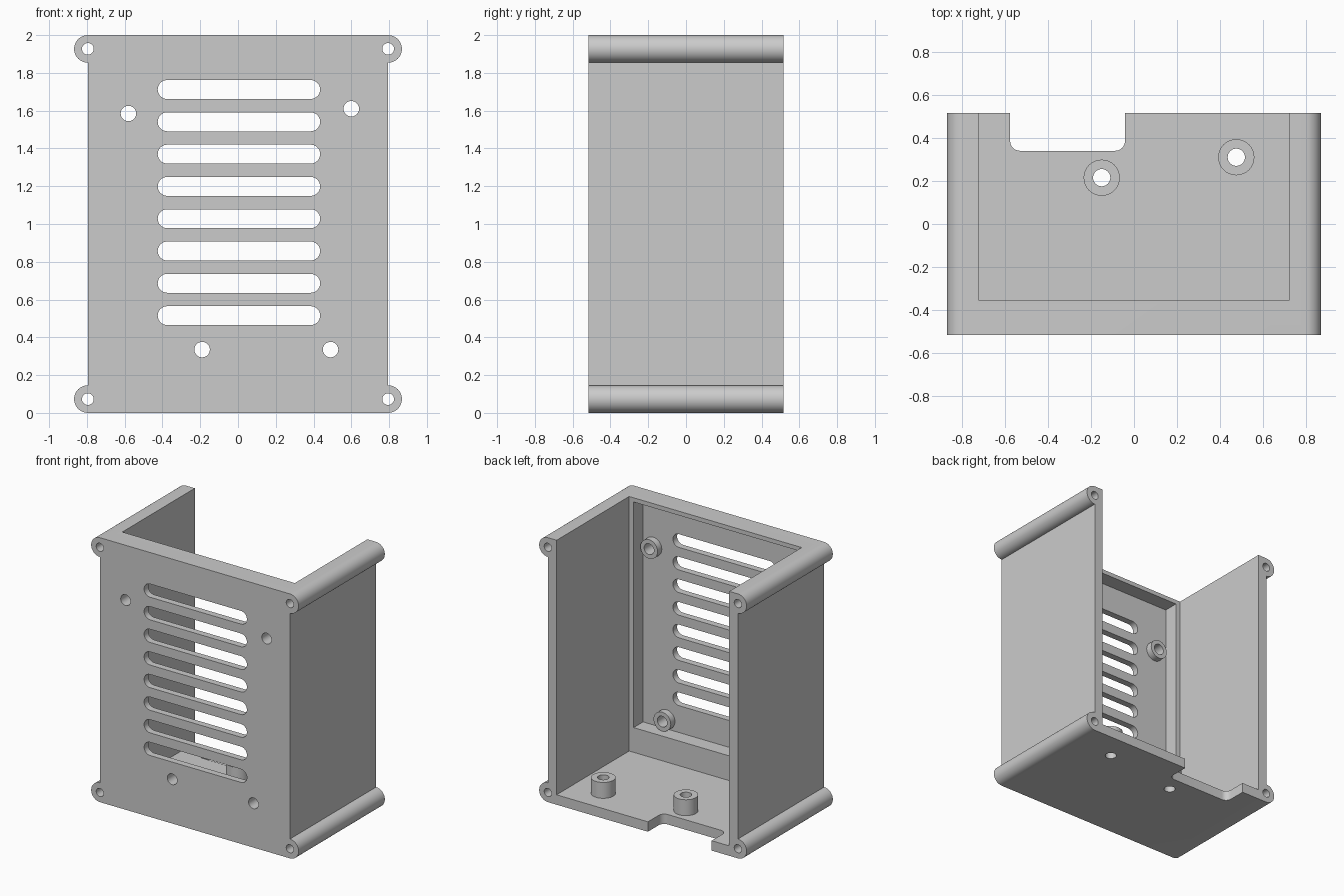
import bpy, bmesh, math

if "Cube" in bpy.data.objects:
    bpy.data.objects.remove(bpy.data.objects["Cube"], do_unlink=True)

grey = bpy.data.materials.new("plain_grey")
grey.use_nodes = True
GREY = (0.6, 0.6, 0.6, 1)
grey.diffuse_color = GREY
grey.node_tree.nodes["Principled BSDF"].inputs["Base Color"].default_value = GREY


def arc(cx, cy, r, start, end, n=16):
    steps = [math.radians(start + (end - start) * i / n) for i in range(n + 1)]
    return [(cx + r * math.cos(t), cy + r * math.sin(t)) for t in steps]


def circle(cx, cy, r, n=32):
    return arc(cx, cy, r, 0, 360, n)[:-1]


def slot(x0, x1, z, r):
    return arc(x1 - r, z, r, -90, 90) + arc(x0 + r, z, r, 90, 270)


def rect(x0, x1, y0, y1):
    return [(x0, y0), (x1, y0), (x1, y1), (x0, y1)]


def prism(name, shapes, low, high, upright=True):
    """Extrude shapes (each an outline plus its holes) along y, or along z if not upright."""
    bm = bmesh.new()

    def place(u, v, w):
        return (u, w, v) if upright else (u, v, w)

    for loops in shapes:
        edges = []
        for loop in loops:
            verts = [bm.verts.new(place(u, v, low)) for u, v in loop]
            edges += [bm.edges.new((verts[i - 1], verts[i])) for i in range(len(verts))]
        filled = bmesh.ops.triangle_fill(bm, edges=edges, use_beauty=True)["geom"]
        faces = [f for f in filled if isinstance(f, bmesh.types.BMFace)]
        out = bmesh.ops.extrude_face_region(bm, geom=faces)["geom"]
        moved = [v for v in out if isinstance(v, bmesh.types.BMVert)]
        bmesh.ops.translate(bm, verts=moved, vec=place(0, 0, high - low))
    bmesh.ops.recalc_face_normals(bm, faces=bm.faces)
    mesh = bpy.data.meshes.new(name)
    bm.to_mesh(mesh)
    bm.free()
    mesh.materials.append(grey)
    obj = bpy.data.objects.new(name, mesh)
    bpy.context.collection.objects.link(obj)
    return obj


def activate(obj):
    bpy.ops.object.select_all(action='DESELECT')
    obj.select_set(True)
    bpy.context.view_layer.objects.active = obj


def cut(obj, cutter):
    cutter.hide_render = True
    mod = obj.modifiers.new("cut", 'BOOLEAN')
    mod.operation = 'DIFFERENCE'
    mod.solver = 'EXACT'
    mod.object = cutter
    activate(obj)
    bpy.ops.object.modifier_apply(modifier=mod.name)
    bpy.data.objects.remove(cutter, do_unlink=True)


WALL, INNER, FLOOR, EAR = 0.795, 0.722, 0.075, 0.073
FRONT, BACK, POCKET = -0.515, 0.515, -0.465
panel_screws = [(-0.58, 1.585), (0.6, 1.61), (-0.19, 0.335), (0.49, 0.335)]
floor_screws = [(-0.15, 0.215), (0.475, 0.31)]

# Housing outline with round corner ears, ear bores, screw holes and vent slots
right_half = arc(WALL, EAR, EAR, -90, 90) + arc(WALL, 2 - EAR, EAR, -90, 90)
outline = right_half + [(-x, z) for x, z in reversed(right_half)]
holes = [circle(s * WALL, z, 0.031) for s in (-1, 1) for z in (EAR, 2 - EAR)]
holes += [circle(x, z, 0.041) for x, z in panel_screws]
holes += [slot(-0.425, 0.435, 0.515 + 0.171 * i, 0.05) for i in range(8)]
housing = prism("housing", [[outline] + holes], FRONT, BACK)

# Open cavity and the shallow pocket behind the front panel
cut(housing, prism("cavity_cutter", [[rect(-INNER, INNER, FLOOR, 3)]], -0.352, 1))
cut(housing, prism("pocket_cutter", [[rect(-0.685, 0.685, 0.262, 1.968)]], POCKET, 0))

# Rear floor notch with rounded corners, and the floor screw holes
notch = (arc(-0.53, 0.385, 0.045, 180, 270, 8) + arc(-0.087, 0.385, 0.045, 270, 360, 8)
         + [(-0.042, 1), (-0.575, 1)])
floor_cuts = [[notch]] + [[circle(x, y, 0.04)] for x, y in floor_screws]
cut(housing, prism("floor_cutter", floor_cuts, -1, 0.5, upright=False))

# Hollow screw bosses
parts = [housing]
for i, (x, z) in enumerate(panel_screws):
    ring = [circle(x, z, 0.072), circle(x, z, 0.041)]
    parts.append(prism(f"panel_boss_{i + 1}", [ring], POCKET, -0.415))
for i, (x, y) in enumerate(floor_screws):
    ring = [circle(x, y, 0.084), circle(x, y, 0.04)]
    parts.append(prism(f"floor_boss_{i + 1}", [ring], FLOOR, 0.195, upright=False))

for part in parts:
    activate(part)
    bpy.ops.object.shade_smooth_by_angle(angle=math.radians(30))
